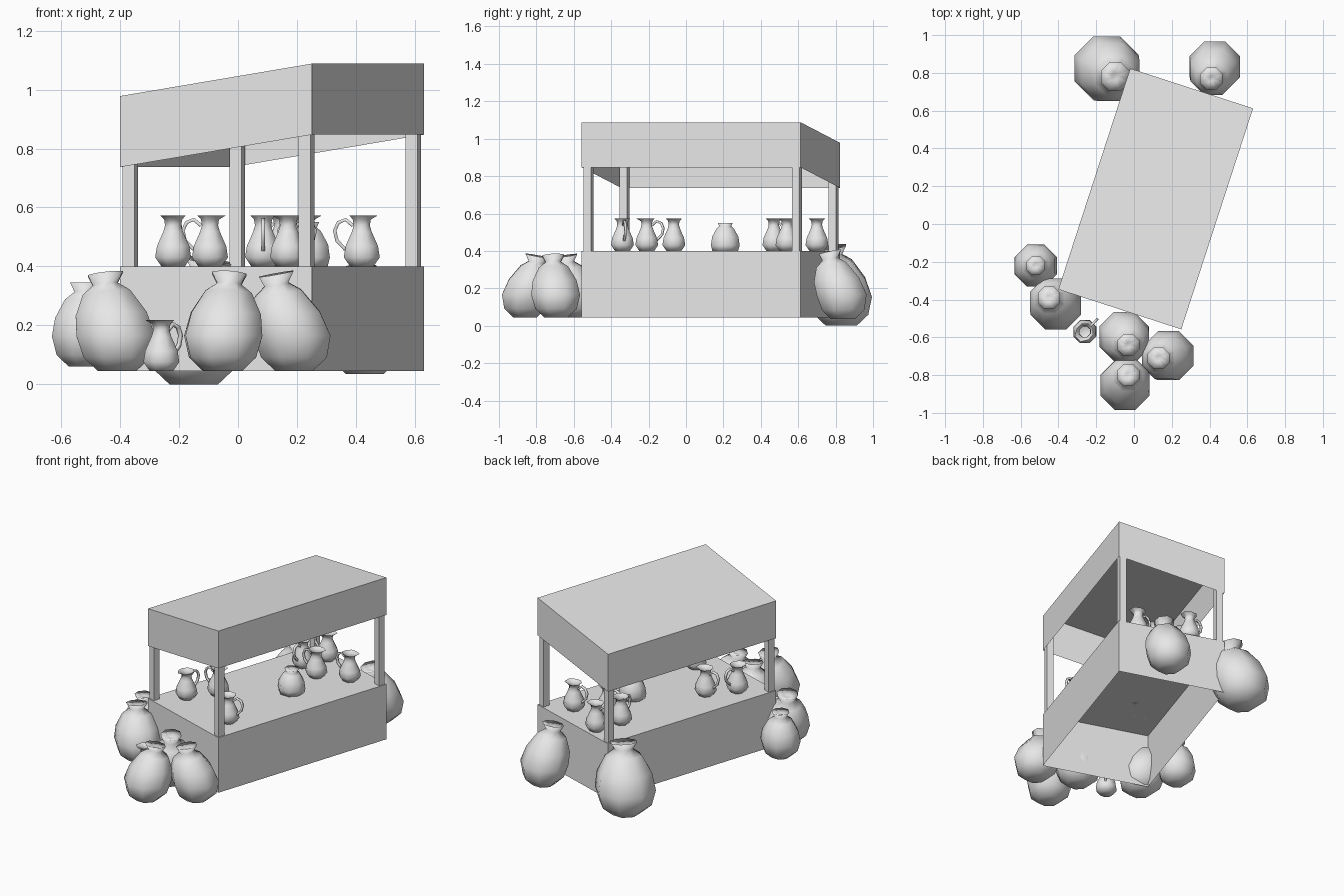
import bpy, bmesh, math
from mathutils import Vector, Matrix

old = bpy.data.objects.get("Cube")
if old:
    bpy.data.objects.remove(old)

grey = bpy.data.materials.new("plain_grey")
grey.use_nodes = True
grey.diffuse_color = (0.8, 0.8, 0.8, 1)
grey.node_tree.nodes["Principled BSDF"].inputs["Base Color"].default_value = (0.8, 0.8, 0.8, 1)

# Placement of the whole stall
STALL = Matrix.Translation((0.115, 0.133, 0)) @ Matrix.Rotation(math.radians(-18), 4, "Z")
HX, HY = 0.342, 0.615


def finish(name, bm, smooth=False):
    mesh = bpy.data.meshes.new(name)
    bm.to_mesh(mesh)
    bm.free()
    mesh.materials.append(grey)
    for p in mesh.polygons:
        p.use_smooth = smooth
    obj = bpy.data.objects.new(name, mesh)
    bpy.context.collection.objects.link(obj)
    return obj


def stall_box(name, cx, cy, hx, hy, z0, z1, slope=0, open_bottom=False):
    """Box in stall space; slope lifts it towards its +x side."""
    bm = bmesh.new()
    bmesh.ops.create_cube(bm, size=2)
    bm.normal_update()
    if open_bottom:
        under = [f for f in bm.faces if f.normal.z < -0.9]
        bmesh.ops.delete(bm, geom=under, context="FACES_ONLY")
    for v in bm.verts:
        z = (z1 if v.co.z > 0 else z0) + slope * v.co.x
        v.co = STALL @ Vector((cx + hx * v.co.x, cy + hy * v.co.y, z))
    return finish(name, bm)


def lathe(bm, profile, radius, height, centre, lean=(0, 0), sides=8, spout=None):
    """Revolve (radius, height) fractions; the neck leans and its rim tilts."""
    lean = Vector((lean[0], lean[1], 0))
    rings = []
    for i, (r, t) in enumerate(profile):
        shift = min(1, max(0, (t - 0.3) / 0.55))
        ring = []
        for k in range(sides):
            a = math.tau * (k + 0.5) / sides
            p = Vector((math.cos(a), math.sin(a), 0)) * r * radius
            if spout is not None and i == len(profile) - 1:
                p *= 1 + 0.35 * max(0, math.cos(a - spout)) ** 4
            p.z = t * height - lean.dot(p) * shift * 3
            ring.append(bm.verts.new(Vector(centre) + lean * shift + p))
        rings.append(ring)
    bm.faces.new(rings[0][::-1])
    for low, high in zip(rings, rings[1:]):
        for k in range(sides):
            j = (k + 1) % sides
            bm.faces.new((low[k], low[j], high[j], high[k]))
    return rings


def handle(bm, centre, angle, height):
    """Thin curved strap from the neck down to the shoulder."""
    out = Vector((math.cos(angle), math.sin(angle), 0))
    side = Vector((-out.y, out.x, 0))
    path = [(0.03, 0.8), (0.055, 0.92), (0.08, 0.86), (0.092, 0.7), (0.084, 0.5), (0.055, 0.33)]
    previous = None
    for i, (d, t) in enumerate(path):
        a, b = Vector(path[max(i - 1, 0)]), Vector(path[min(i + 1, len(path) - 1)])
        along = out * (b.x - a.x) + Vector((0, 0, (b.y - a.y) * height))
        normal = along.normalized().cross(side)
        mid = Vector(centre) + out * d + Vector((0, 0, t * height))
        ring = [bm.verts.new(mid + 0.006 * (s * side + n * normal))
                for s, n in ((-1, -1), (1, -1), (1, 1), (-1, 1))]
        if previous:
            for k in range(4):
                j = (k + 1) % 4
                bm.faces.new((previous[k], previous[j], ring[j], ring[k]))
        previous = ring
    bmesh.ops.recalc_face_normals(bm, faces=bm.faces)


# Counter, canopy and posts
stall_box("counter", 0, 0, HX, HY, 0.045, 0.4, open_bottom=True)
stall_box("canopy", 0, 0, HX, HY, 0.792, 1.033, slope=0.055, open_bottom=True)
for sx, side in ((-1, "right"), (1, "left")):
    for sy, end in ((-1, "front"), (1, "back")):
        stall_box(f"{end}_{side}_post", sx * 0.314, sy * 0.587, 0.021, 0.021, 0.4, 1.02 + sx * 0.05)

# Large storage jars: centre, radius, base, height, lean of the neck
JAR = [(0.5, 0), (0.88, 0.14), (1.03, 0.36), (0.93, 0.58), (0.62, 0.8), (0.32, 0.89), (0.46, 1), (0.1, 0.95)]
jars = [
    (-0.15, 0.83, 0.178, 0.0, 0.42, (0.05, -0.05)),
    (0.43, 0.84, 0.14, 0.035, 0.36, (-0.02, -0.07)),
    (-0.52, -0.22, 0.117, 0.06, 0.285, (0, 0)),
    (-0.41, -0.43, 0.14, 0.045, 0.33, (-0.04, 0.04)),
    (-0.055, -0.59, 0.137, 0.045, 0.33, (0.025, -0.05)),
    (0.19, -0.695, 0.137, 0.045, 0.33, (-0.06, -0.015)),
    (-0.05, -0.86, 0.137, 0.045, 0.33, (0.02, 0.06)),
]
for i, (x, y, r, z, h, lean) in enumerate(jars, 1):
    bm = bmesh.new()
    rings = lathe(bm, JAR, r, h, (x, y, z), lean)
    bm.faces.new(rings[-1])
    finish(f"storage_jar_{i}", bm, True)

# Handled jugs on the counter and one on the ground: position and handle angle
JUG = [(0.65, 0), (1, 0.18), (0.9, 0.4), (0.55, 0.68), (0.45, 0.8), (0.5, 0.92), (0.7, 1)]
jugs = [
    (-0.22, -0.21, 0.4, 75),
    (-0.095, -0.065, 0.4, 180),
    (0.17, -0.34, 0.4, 10),
    (0.42, 0.54, 0.4, 180),
    (0.23, 0.47, 0.4, 180),
    (0.15, 0.7, 0.4, 180),
    (0.085, 0.54, 0.4, 270),
    (-0.26, -0.57, 0.045, 45),
]
for i, (x, y, z, degrees) in enumerate(jugs, 1):
    bm = bmesh.new()
    angle = math.radians(degrees)
    lathe(bm, JUG, 0.066, 0.173, (x, y, z), spout=angle + math.pi)
    handle(bm, (x, y, z), angle, 0.173)
    finish(f"jug_{i}", bm, True)

# Squat round pot on the counter
POT = [(0.9, 0), (1, 0.2), (0.92, 0.5), (0.6, 0.8), (0.42, 0.88), (0.52, 1), (0.1, 0.95)]
bm = bmesh.new()
rings = lathe(bm, POT, 0.083, 0.15, (0.235, 0.21, 0.4))
bm.faces.new(rings[-1])
finish("squat_pot", bm, True)
